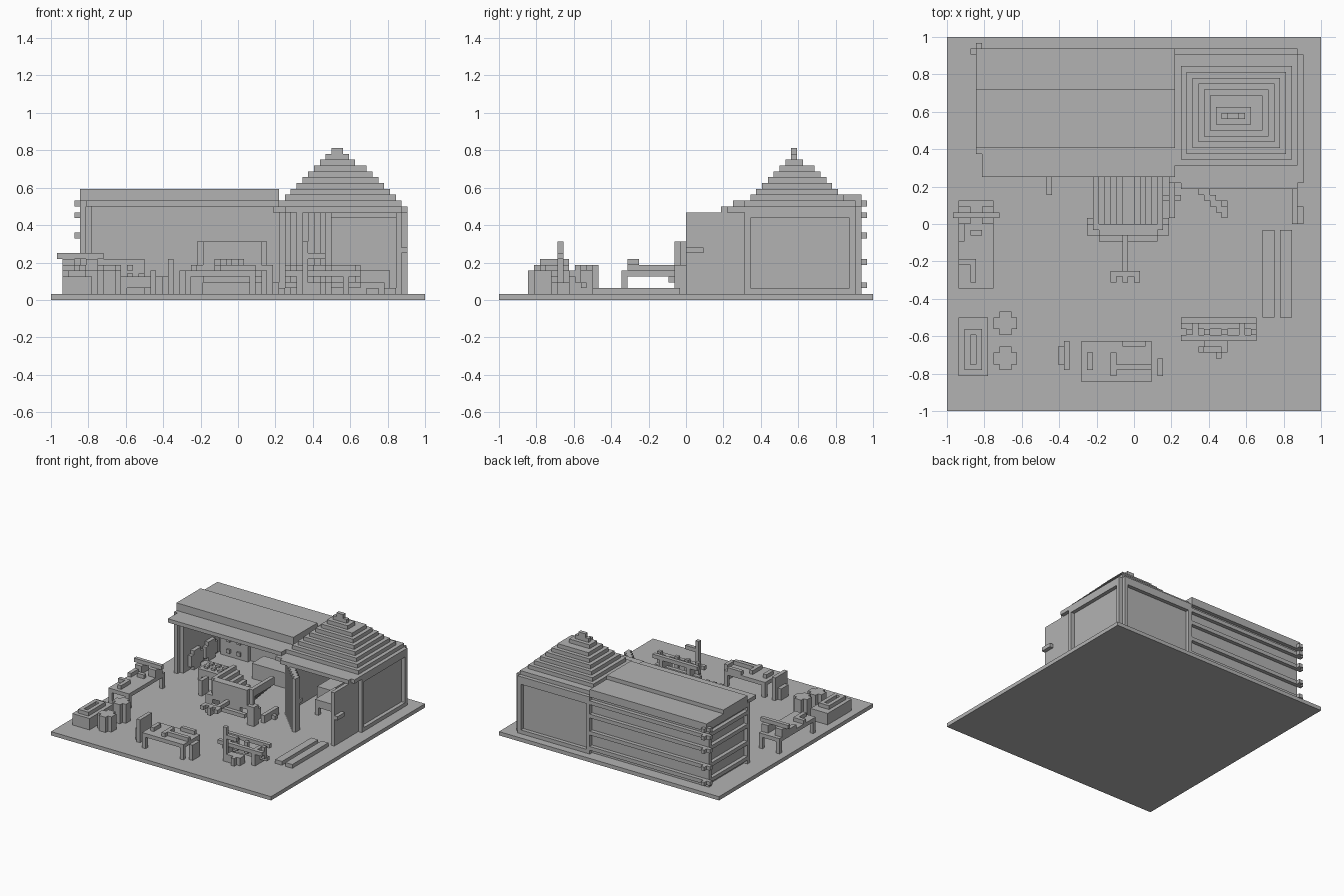
import bpy
import bmesh

UNIT = 1 / 32  # edge of one building block

cube = bpy.data.objects.get("Cube")
if cube:
    bpy.data.objects.remove(cube, do_unlink=True)

stone_grey = bpy.data.materials.new("stone grey")
stone_grey.use_nodes = True
grey = (0.45, 0.45, 0.45, 1)
stone_grey.diffuse_color = grey
stone_grey.node_tree.nodes["Principled BSDF"].inputs["Base Color"].default_value = grey


def part(name, *boxes):
    """One object made of boxes, each given as x, y and z ranges in blocks."""
    bm = bmesh.new()
    for x, y, z in boxes:
        verts = bmesh.ops.create_cube(bm, size=1)["verts"]
        for v in verts:
            for axis, (low, high) in enumerate((x, y, z)):
                v.co[axis] = (low if v.co[axis] < 0 else high) * UNIT
    mesh = bpy.data.meshes.new(name)
    bm.to_mesh(mesh)
    bm.free()
    mesh.materials.append(stone_grey)
    obj = bpy.data.objects.new(name, mesh)
    bpy.context.collection.objects.link(obj)
    return obj


def table(name, x, y, top, thick=1):
    """Table top with a leg in each corner."""
    boxes = [(x, y, (top - thick, top))]
    for leg_x in (x[0], x[1] - 1):
        for leg_y in (y[0], y[1] - 1):
            boxes.append(((leg_x, leg_x + 1), (leg_y, leg_y + 1), (1, top - thick)))
    return part(name, *boxes)


def frame(a, b, z, width=1):
    """Four bars around a rectangle, as pairs of ranges (along, height)."""
    low, high = z
    return [((a, b), (low, low + width)), ((a, b), (high - width, high)),
            ((a, a + width), (low + width, high - width)),
            ((b - width, b), (low + width, high - width))]


part("ground_slab", ((-32, 32), (-32, 32), (0, 1)))

# Workshop: walls, log courses and stepped roof
part("workshop_walls",
     ((-26, 7), (28, 29), (1, 17)),
     ((-26, -25), (13, 28), (1, 17)))
back_logs, side_logs = [], []
for z in (2, 6, 10.5, 14, 16):
    back_logs.append(((-28, 7), (29, 30), (z, z + 1)))
    side_logs.append(((-27, -26), (12, 31), (z, z + 1)))
part("back_logs", *back_logs)
part("side_logs", *side_logs)
part("log_corner_posts",
     ((-27, -26), (28, 29), (1, 17)),
     ((-27, -26), (12, 13), (1, 17)))
part("workshop_roof",
     ((-26, 7), (8, 13), (16, 17)),
     ((-27, 7), (13, 23), (17, 19)),
     ((-27, 7), (23, 30), (17, 18)))

# Tower house: hollow walls with framed panels and an open front
part("tower_walls",
     ((7, 8), (10, 29), (1, 15)),
     ((27, 28), (10, 29), (1, 15)),
     ((8, 27), (28, 29), (1, 15)),
     ((8, 27), (10, 11), (14, 15)))
part("back_panel_frame", *[(a, (29, 30), z) for a, z in frame(7, 28, (1, 15))])
part("side_panel_frame", *[((28, 29), a, z) for a, z in frame(10, 29, (1, 15))])
part("tower_eave",
     ((7, 29), (7, 29), (15, 16)),
     ((8, 28), (6, 7), (15, 16)),
     ((6, 7), (7, 10), (15, 16)),
     ((7, 28), (29, 30), (15, 16)))

# Stepped pyramid roof
layers = [((7, 28), (10, 29), (16, 17))]
for i in range(6):
    layers.append(((8 + i, 27 - i), (11 + i, 27 - i), (17 + i, 18 + i)))
layers += [((14, 20), (17, 20), (23, 24)),
           ((15, 19), (18, 19), (24, 25)),
           ((16, 18), (18, 19), (25, 26))]
part("pyramid_roof", *layers)

# Double doors, one straight out and one half open
part("right_door", ((27, 28), (0, 10), (1, 15)))
part("right_door_handle", ((28, 29), (0, 3), (8, 9)))
part("left_door", *[((8 + i, 9 + i), (8 - i, 10 - i), (1, 15)) for i in range(8)])
part("left_door_handle", ((14, 16), (3, 4), (8, 9)))

# Tower furniture
table("tower_bed", (14, 26), (12, 20), 5, 2)
part("tower_bench", ((9, 13), (20, 26), (1, 4)))

# Hand cart with a stepped trough, end board, wheels and pull shaft
trough = []
for i in range(6):
    for side in (-1, 1):
        edges = sorted((-1 + side * i, -1 + side * (i + 1)))
        trough.append((edges, (-1, 8), (3 + i, 5 + i)))
part("cart_trough", *trough)
part("cart_end_board",
     ((-6, 4), (-2, 0), (5, 10)),
     ((-7, 5), (-1, 0), (6, 8)),
     ((-4, 2), (-2, -1), (3, 5)))
part("cart_axle", ((-6, 4), (-3, -2), (3, 4)))
wheels = []
for x in (-8, 4):
    wheels += [((x, x + 2), (-2, 0), (1, 6)), ((x, x + 2), (-1, 1), (2, 5))]
part("cart_wheels", *wheels)
part("cart_shaft",
     ((-2, -1), (-8, -2), (5, 6)),
     ((-2, -1), (-10, -8), (5, 7)),
     ((-4, 1), (-9, -8), (6, 7)),
     ((-4, -3), (-10, -9), (6, 7)),
     ((0, 1), (-10, -9), (6, 7)))

# Goods inside the workshop
table("workshop_stove", (-20, -13), (12, 17), 4, 2)
part("stove_rings", *[((x, x + 1), (y, y + 1), (4, 4.5))
                      for x in (-19, -17, -15) for y in (13, 15)])
part("back_cabinet", ((-24, -16), (27, 28), (1, 7)))
part("cabinet_knobs", *[((x, x + 1), (26.5, 27), (z, z + 1))
                        for x in (-22, -19) for z in (2, 5)])
spare = []
for y in (15, 21):
    spare += [((-25, -24), (y, y + 5), (2, 5)), ((-25, -24), (y + 1, y + 4), (1, 6))]
part("spare_wheels", *spare)
part("workshop_bench", ((-10, 5), (20, 25), (1, 5)))
part("workshop_post", ((-15, -14), (5, 8), (1, 5)))
part("doorside_rack",
     ((6, 7), (1, 7), (1, 3)),
     ((5, 8), (4, 5), (1, 2)))

# Left work table with a vise and tools
table("left_table", (-30, -24), (-11, 4), 5)
part("vise",
     ((-31, -23), (1, 2), (7, 8)),
     ((-30, -28), (0, 3), (5, 7)),
     ((-26, -24), (0, 3), (5, 7)))
part("left_table_tools",
     ((-30, -28), (-7, -6), (5, 6)),
     ((-28, -27), (-10, -6), (5, 6)),
     ((-30, -29), (-3, 0), (5, 6)),
     ((-28, -26), (-2, -1), (5, 6)))

# Crate with a raised ring, and two barrels
part("crate", ((-30, -25), (-26, -16), (1, 4)))
part("crate_ring",
     ((-29, -26), (-25, -24), (4, 5)),
     ((-29, -26), (-19, -18), (4, 5)),
     ((-29, -28), (-24, -19), (4, 5)),
     ((-27, -26), (-24, -19), (4, 5)))
for name, y, top in (("front_barrel", -25, 5), ("rear_barrel", -19, 6)):
    part(name,
         ((-24, -20), (y + 1, y + 3), (1, top)),
         ((-23, -21), (y, y + 4), (1, top)))

# Front table with tools, a chair and a stool
table("front_table", (-9, 3), (-27, -20), 5)
part("front_table_tools",
     ((-8, -7), (-25, -22), (5, 6)),
     ((-4, -3), (-26, -22), (5, 6)),
     ((-3, 3), (-25, -24), (5, 6)),
     ((-2, 2), (-21, -20), (5, 6)))
part("chair",
     ((-12, -11), (-25, -20), (1, 7)),
     ((-13, -12), (-24, -21), (1, 4)))
part("stool", ((4, 5), (-26, -23), (1, 5)))

# Tool rack with rails and a tall lamp post
rack = [((x, x + 1), (-20, -16), (1, 5)) for x in (10, 18)]
for y, z in ((-20, 4), (-17, 5), (-18, 2)):
    rack.append(((8, 21), (y, y + 1), (z, z + 1)))
rack += [((x, x + 1), (-19, -18), (3, 6)) for x in (9, 12, 15, 20)]
part("tool_rack", *rack)
part("lamp_post",
     ((11, 12), (-22, -21), (1, 10)),
     ((11, 15), (-22, -21), (7, 8)),
     ((14, 15), (-23, -22), (1, 3)),
     ((12, 16), (-22, -20), (1, 3)))

# Loose planks on the ground
for i, x in enumerate((22, 25)):
    part(f"plank_{i + 1}", ((x, x + 2), (-16, -1), (1, 2)))
